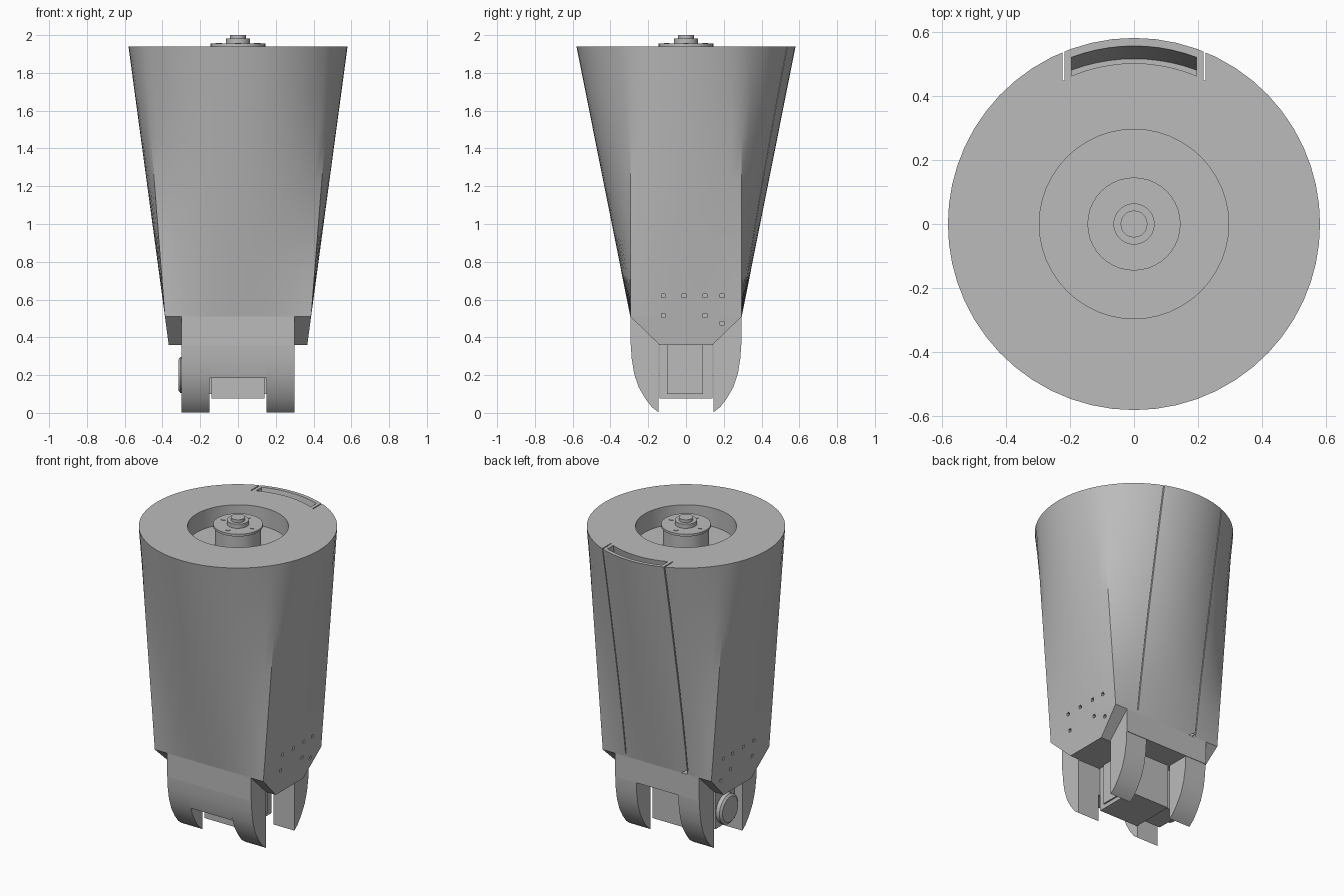
import bpy, bmesh
from math import sin, cos, pi, asin, sqrt, radians

if "Cube" in bpy.data.objects:
    bpy.data.objects.remove(bpy.data.objects["Cube"])

grey = bpy.data.materials.new("casing_grey")
grey.use_nodes = True
GREY = (0.5, 0.5, 0.5, 1)
grey.diffuse_color = GREY
grey.node_tree.nodes["Principled BSDF"].inputs["Base Color"].default_value = GREY


def loft(name, rings):
    """Closed skin through rings with equal point counts, capped at both ends."""
    bm = bmesh.new()
    loops = [[bm.verts.new(p) for p in ring] for ring in rings]
    n = len(loops[0])
    for low, high in zip(loops, loops[1:]):
        for i in range(n):
            j = (i + 1) % n
            bm.faces.new((low[i], low[j], high[j], high[i]))
    bm.faces.new(loops[0][::-1])
    bm.faces.new(loops[-1])
    bmesh.ops.recalc_face_normals(bm, faces=bm.faces)
    mesh = bpy.data.meshes.new(name)
    bm.to_mesh(mesh)
    bm.free()
    mesh.materials.append(grey)
    obj = bpy.data.objects.new(name, mesh)
    bpy.context.collection.objects.link(obj)
    return obj


def prism(name, profile, x0, x1):
    """Extrude a (y, z) profile along x."""
    return loft(name, [[(x, y, z) for y, z in profile] for x in (x0, x1)])


def box(name, x0, x1, y0, y1, z0, z1):
    return prism(name, [(y0, z0), (y1, z0), (y1, z1), (y0, z1)], x0, x1)


def turned(name, profile, sides=40, cx=0, cy=0):
    """Stack of circles from a (radius, z) profile."""
    return loft(name, [[(cx + r * cos(2 * pi * i / sides), cy + r * sin(2 * pi * i / sides), z)
                        for i in range(sides)] for r, z in profile])


def cut(target, cutters):
    for c in cutters:
        c.hide_render = True
        mod = target.modifiers.new("cut", 'BOOLEAN')
        mod.operation, mod.solver, mod.object = 'DIFFERENCE', 'EXACT', c
        bpy.context.view_layer.objects.active = target
        bpy.ops.object.modifier_apply(modifier=mod.name)


R, TOP, NECK, FOOT = 0.58, 1.94, 0.51, 0.36
BX, BY = 0.387, 0.295

# Casing: round at the top, rectangular at the neck
corner = asin(BY / R)
pairs = []
for quarter, (span, steps) in enumerate([(corner, 10), (pi / 2 - corner, 18)] * 2):
    for i in range(steps):
        t = -1 + 2 * i / steps
        a = quarter * pi / 2 + t * span
        side = (BX, BY * t) if quarter % 2 == 0 else (-BX * t, BY)
        s = 1 if quarter < 2 else -1
        pairs.append(((R * cos(a), R * sin(a)), (s * side[0], s * side[1])))
rings = []
for k in range(7):
    f = k / 6
    rings.append([(b[0] + (a[0] - b[0]) * f, b[1] + (a[1] - b[1]) * f, NECK + (TOP - NECK) * f)
                  for a, b in pairs])
casing = loft("casing", rings)

# Chamfered cheeks hanging below the casing on both sides
cheeks = []
for s, name in ((1, "left_cheek"), (-1, "right_cheek")):
    low = 0.367
    cheeks.append(loft(name, [
        [(s * 0.28, -BY, NECK), (s * 0.28, BY, NECK), (s * 0.28, 0.14, FOOT), (s * 0.28, -0.14, FOOT)],
        [(s * BX, -BY, NECK), (s * BX, BY, NECK), (s * low, 0.14, FOOT), (s * low, -0.14, FOOT)]]))

# Cutters: top pocket, cable slot, cover seams
pocket = turned("pocket_cutter", [(0.295, 1.82), (0.295, 2.02)], 48)


def slot_ring(z, shift):
    xs = [-0.195 + 0.039 * i for i in range(11)]
    outer = [(x, sqrt(0.557 ** 2 - x * x) - shift, z) for x in xs]
    inner = [(x, sqrt(0.503 ** 2 - x * x) - shift, z) for x in reversed(xs)]
    return outer + inner


slot = loft("slot_cutter", [slot_ring(1.74, 0.042), slot_ring(1.96, -0.002)])
seams = [prism("seam_cutter", [(0.45, 1.96), (0.65, 1.96), (0.36, 0.53), (0.25, 0.53)],
               x - 0.003, x + 0.003) for x in (-0.22, 0.22)]

# Square screw holes through each cheek side
holes = []
spots = [(y, 0.62) for y in (-0.12, -0.01, 0.10, 0.19)] + [(-0.12, 0.515), (0.10, 0.515), (0.19, 0.475)]
for s in (-1, 1):
    for y, z in spots:
        holes.append(box("hole_cutter", s * 0.34, s * 0.45, y - 0.01, y + 0.01, z - 0.01, z + 0.01))

cut(casing, [pocket, slot] + seams + [h for h in holes if max(v.co.z for v in h.data.vertices) > NECK])
for cheek in cheeks:
    cut(cheek, [h for h in holes if min(v.co.z for v in h.data.vertices) < NECK])
for c in [pocket, slot] + seams + holes:
    bpy.data.objects.remove(c)

# Neck block between the cheeks
box("neck_block", -0.30, 0.30, -BY, BY, FOOT, NECK)

# Curved fork: two prongs front and back, with a bridge across the front
curve = [(0.292, FOOT), (0.288, 0.29), (0.275, 0.21), (0.25, 0.135), (0.215, 0.075), (0.18, 0.03), (0.145, 0.003)]
smooth = [o for o in bpy.context.collection.objects if o.name in ("casing",)]
for sy, where in ((-1, "front"), (1, "back")):
    profile = [(sy * y, z) for y, z in curve] + [(sy * 0.145, FOOT)]
    for x0, x1, hand in ((-0.30, -0.15, "right"), (0.15, 0.30, "left")):
        smooth.append(prism(where + "_" + hand + "_prong", profile, x0, x1))
bridge = [(-y, z) for y, z in curve if z > 0.2] + [(-0.268, 0.185), (-0.15, 0.185), (-0.15, FOOT)]
smooth.append(prism("front_bridge", bridge, -0.15, 0.15))

# Joint actuator held inside the fork
box("actuator_box", -0.14, 0.14, -0.14, 0.14, 0.075, FOOT)
box("actuator_left_panel", 0.14, 0.15, -0.10, 0.09, 0.10, FOOT)
box("actuator_right_housing", -0.28, -0.14, -0.10, 0.10, 0.10, FOOT)
knob = [(-0.27, 0.095), (-0.305, 0.095), (-0.316, 0.08)]
smooth.append(loft("joint_knob", [[(x, r * cos(pi * i / 16), 0.2 + r * sin(pi * i / 16)) for i in range(32)]
                                  for x, r in knob]))

# Wrist motor and output hub in the top pocket
smooth.append(turned("wrist_motor", [(0.135, 1.81), (0.135, 1.94)]))
smooth.append(turned("hub_flange", [(0.145, 1.94), (0.145, 1.955)]))
smooth.append(turned("hub_boss", [(0.064, 1.95), (0.064, 1.982)]))
smooth.append(turned("hub_cap", [(0.042, 1.98), (0.042, 2.0)], 24))
for i in range(4):
    a = i * pi / 2
    turned("hub_bolt", [(0.016, 1.95), (0.016, 1.958)], 6, 0.102 * cos(a), 0.102 * sin(a))

for obj in smooth:
    bpy.ops.object.select_all(action='DESELECT')
    obj.select_set(True)
    bpy.context.view_layer.objects.active = obj
    bpy.ops.object.shade_smooth_by_angle(angle=radians(25))
